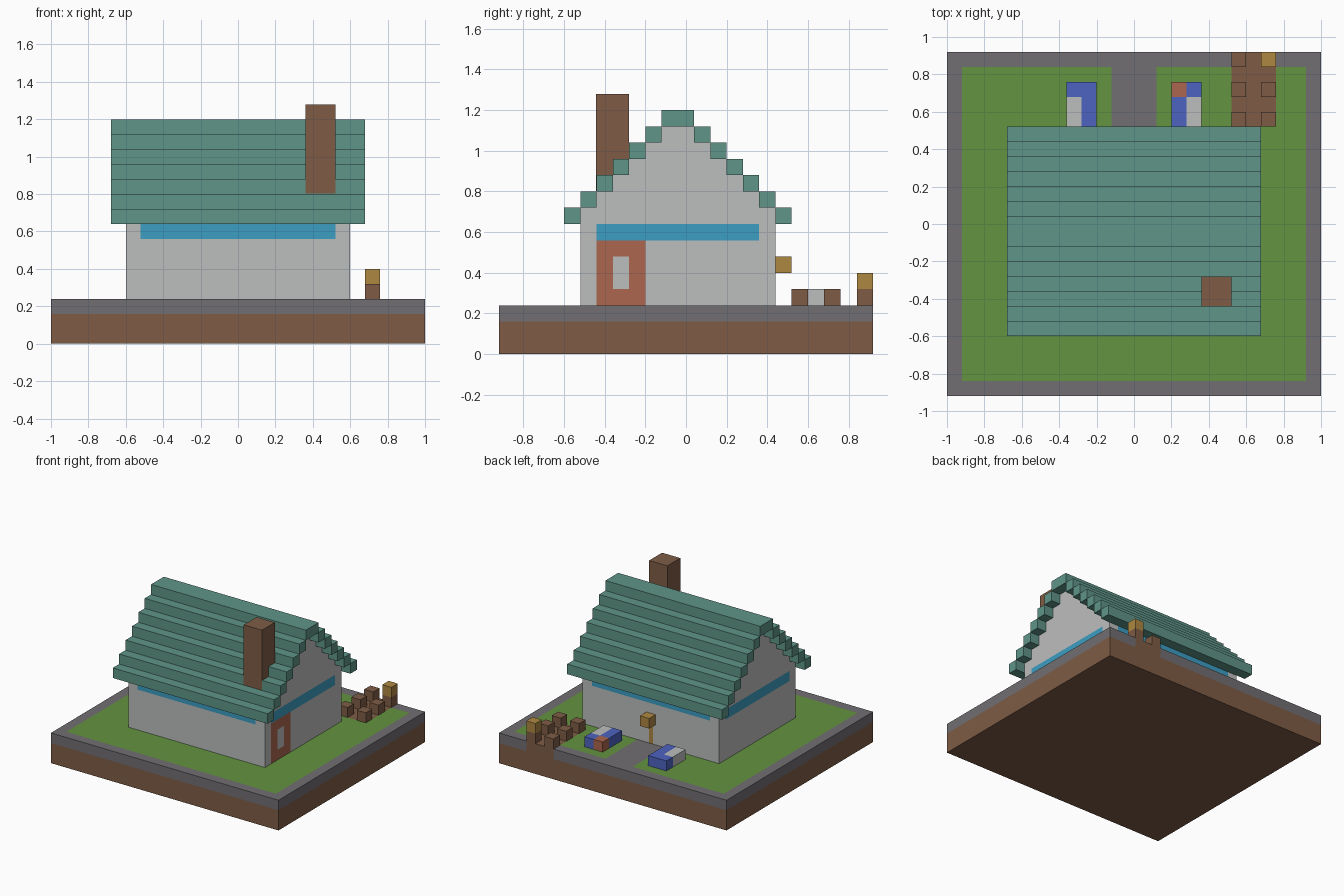
import bpy
import bmesh

if "Cube" in bpy.data.objects:
    bpy.data.objects.remove(bpy.data.objects["Cube"], do_unlink=True)

U = 0.08  # edge of one block


def linear(c):
    c /= 255
    return c / 12.92 if c <= 0.04045 else ((c + 0.055) / 1.055) ** 2.4


def material(name, r, g, b):
    mat = bpy.data.materials.new(name)
    mat.use_nodes = True
    colour = (linear(r), linear(g), linear(b), 1)
    mat.diffuse_color = colour
    node = mat.node_tree.nodes["Principled BSDF"]
    node.inputs["Base Color"].default_value = colour
    node.inputs["Roughness"].default_value = 0.9
    return mat


BROWN = material("earth brown", 126, 92, 69)
STONE = material("stone grey", 113, 110, 114)
GRASS = material("grass green", 99, 147, 64)
TEAL = material("roof teal", 95, 149, 136)
WALL = material("wall pale grey", 188, 190, 189)
GLASS = material("window blue", 60, 158, 194)
RUST = material("door rust", 172, 102, 78)
BLUE = material("cloth blue", 77, 99, 192)
GOLD = material("lamp gold", 174, 136, 66)


def finish(name, bm, mats):
    bmesh.ops.recalc_face_normals(bm, faces=bm.faces)
    mesh = bpy.data.meshes.new(name)
    bm.to_mesh(mesh)
    bm.free()
    for mat in mats:
        mesh.materials.append(mat)
    obj = bpy.data.objects.new(name, mesh)
    bpy.context.collection.objects.link(obj)
    return obj


def box(name, x, y, z, mats, cuts=(), rule=None):
    """Box from ranges; cuts are (axis, values), rule maps a face to a slot."""
    bm = bmesh.new()
    bmesh.ops.create_cube(bm, size=1)
    for v in bm.verts:
        v.co = [r[0] if c < 0 else r[1] for r, c in zip((x, y, z), v.co)]
    for axis, values in cuts:
        normal = [float(i == axis) for i in range(3)]
        for value in values:
            bmesh.ops.bisect_plane(
                bm, geom=bm.verts[:] + bm.edges[:] + bm.faces[:],
                plane_co=[value * n for n in normal], plane_no=normal)
    bm.normal_update()
    if rule:
        for f in bm.faces:
            f.material_index = rule(f.calc_center_median(), f.normal)
    return finish(name, bm, mats)


def block(name, x, y, z, mat, size=(1, 1, 1)):
    """Box of whole blocks from its lowest corner."""
    return box(name, *[(a, a + n * U) for a, n in zip((x, y, z), size)], [mat])


# Ground: earth base, then a stone layer with lawn, path and dirt bed
def ground_slot(c, n):
    if 0.52 < c.x < 0.76 and c.y > 0.52:
        return 2
    on_lawn = abs(c.x) < 0.92 and abs(c.y) < 0.84
    on_path = abs(c.x) < 0.12 and c.y > 0.44
    return int(n.z > 0.5 and on_lawn and not on_path)


box("earth_base", (-1, 1), (-0.92, 0.92), (0, 0.16), [BROWN])
box("ground_layer", (-1, 1), (-0.92, 0.92), (0.16, 0.24), [STONE, GRASS, BROWN],
    [(0, (-0.92, -0.12, 0.12, 0.52, 0.76, 0.92)), (1, (-0.84, 0.44, 0.52, 0.84))],
    ground_slot)


# House walls: window band all round, door on the left, lamp pole at the back
def wall_slot(c, n):
    if abs(n.z) > 0.5:
        return 0
    along = abs(c.x) < 0.52 if abs(n.y) > 0.5 else -0.44 < c.y < 0.36
    if c.z > 0.56:
        return int(along)
    if n.x > 0.5 and -0.44 < c.y < -0.2:
        pane = -0.36 < c.y < -0.28 and 0.32 < c.z < 0.48
        return 0 if pane else 2
    if n.y > 0.5 and abs(c.x) < 0.016 and c.z < 0.48:
        return 3
    return 0


box("house_walls", (-0.6, 0.6), (-0.52, 0.44), (0.24, 0.64),
    [WALL, GLASS, RUST, GOLD],
    [(0, (-0.52, -0.016, 0.016, 0.52)), (1, (-0.44, -0.36, -0.28, -0.2, 0.36)),
     (2, (0.32, 0.48, 0.56))], wall_slot)

# Stepped gable filling the space below the roof
MID = -0.04
steps = []
for i in range(6):
    y = -0.52 + i * U
    steps += [(y, 0.64 + i * U), (y, 0.72 + i * U)]
profile = steps + [(2 * MID - y, z) for y, z in reversed(steps)]
bm = bmesh.new()
face = bm.faces.new([bm.verts.new((-0.6, y, z)) for y, z in profile])
out = bmesh.ops.extrude_face_region(bm, geom=[face])
bmesh.ops.translate(bm, vec=(1.2, 0, 0),
                    verts=[g for g in out["geom"] if isinstance(g, bmesh.types.BMVert)])
finish("gable", bm, [WALL])

# Roof: mirrored courses and a double-width ridge
for i in range(6):
    y, z = -0.6 + i * U, 0.64 + i * U
    block("front_roof_course", -0.68, y, z, TEAL, (17, 1, 1))
    block("back_roof_course", -0.68, 2 * MID - y - U, z, TEAL, (17, 1, 1))
block("roof_ridge", -0.68, -0.12, 1.12, TEAL, (17, 2, 1))

box("chimney", (0.36, 0.52), (-0.442, -0.28), (0.802, 1.28), [BROWN])
block("wall_lamp", -0.04, 0.44, 0.4, GOLD)

# Two garden beds
block("right_bed_foot", -0.36, 0.68, 0.24, BLUE, (2, 1, 1))
block("right_bed_pale_side", -0.36, 0.52, 0.24, WALL, (1, 2, 1))
block("right_bed_blue_side", -0.28, 0.52, 0.24, BLUE, (1, 2, 1))
block("left_bed_corner", 0.2, 0.68, 0.24, RUST)
block("left_bed_foot", 0.28, 0.68, 0.24, BLUE)
block("left_bed_blue_side", 0.2, 0.52, 0.24, BLUE, (1, 2, 1))
block("left_bed_pale_side", 0.28, 0.52, 0.24, WALL, (1, 2, 1))

# Stumps around the dirt bed, one carrying a lamp
for x in (0.52, 0.68):
    for y in (0.52, 0.68, 0.84):
        block("stump", x, y, 0.24, BROWN)
block("stump_lamp", 0.68, 0.84, 0.32, GOLD)
